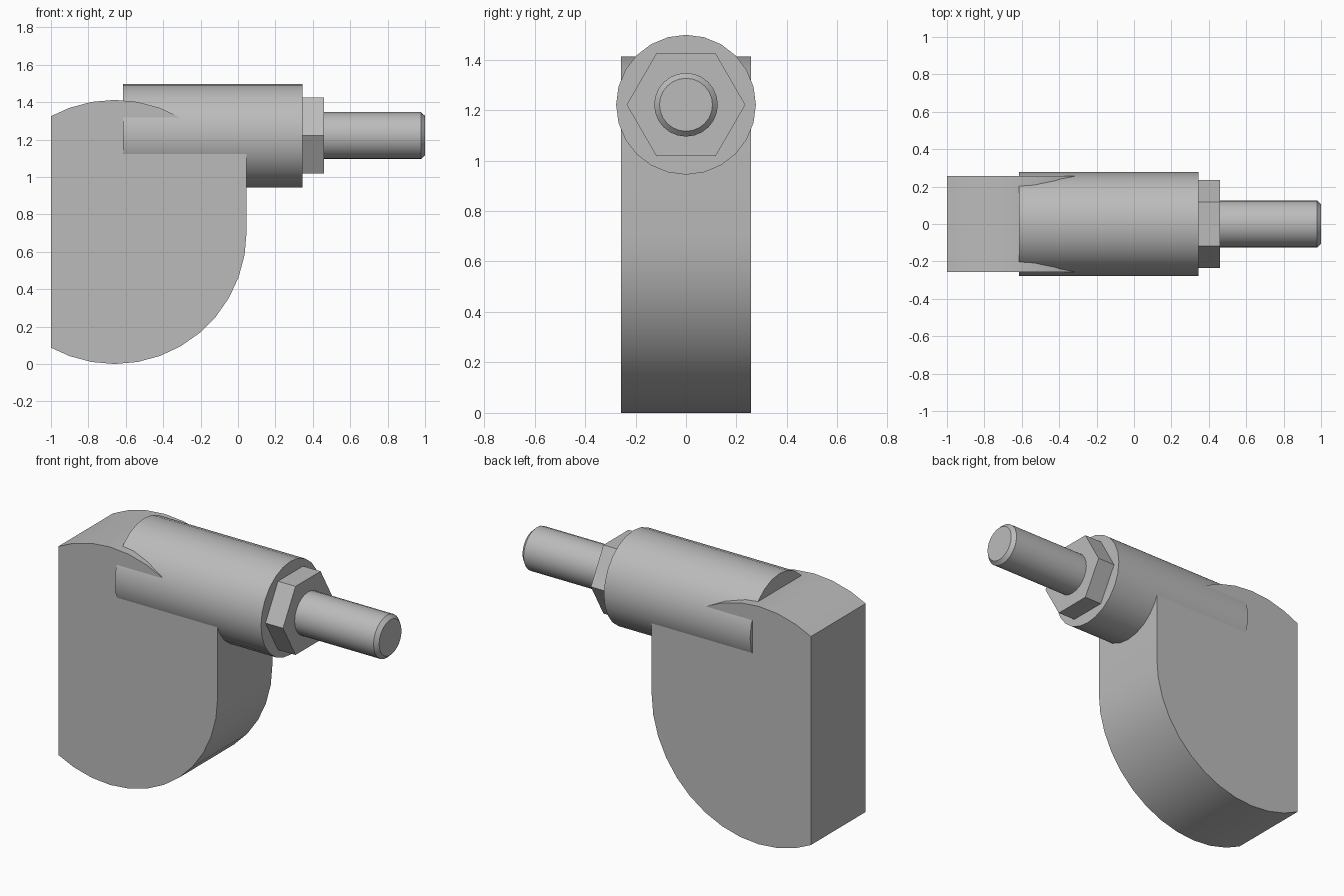
import bpy, bmesh
from math import sin, cos, pi, radians, sqrt

cube = bpy.data.objects.get("Cube")
if cube:
    bpy.data.objects.remove(cube)

steel = bpy.data.materials.new("plain grey")
steel.use_nodes = True
grey = (0.5, 0.5, 0.5, 1)
steel.diffuse_color = grey
steel.node_tree.nodes["Principled BSDF"].inputs["Base Color"].default_value = grey

AXIS_Z = 1.221


def finish(name, bm, smooth=True):
    bmesh.ops.recalc_face_normals(bm, faces=bm.faces)
    mesh = bpy.data.meshes.new(name)
    bm.to_mesh(mesh)
    bm.free()
    mesh.materials.append(steel)
    obj = bpy.data.objects.new(name, mesh)
    bpy.context.collection.objects.link(obj)
    if smooth:
        bpy.ops.object.select_all(action='DESELECT')
        obj.select_set(True)
        bpy.context.view_layer.objects.active = obj
        bpy.ops.object.shade_smooth_by_angle(angle=radians(30))
    return obj


def turned(name, stations, sides, smooth=True):
    """Solid along x, from (x, radius) stations."""
    bm = bmesh.new()
    rings = []
    for x, r in stations:
        angles = [2 * pi * i / sides for i in range(sides)]
        rings.append([bm.verts.new((x, r * cos(a), AXIS_Z + r * sin(a))) for a in angles])
    for a, b in zip(rings, rings[1:]):
        for i in range(sides):
            j = (i + 1) % sides
            bm.faces.new((a[i], a[j], b[j], b[i]))
    bm.faces.new(rings[0])
    bm.faces.new(rings[-1])
    return finish(name, bm, smooth)


# Body: rounded plate, cut flat at the back, with a straight wall up to the barrel
cx, radius, half_width, back = -0.66, 0.706, 0.257, -1.0
dz = sqrt(radius ** 2 - (back - cx) ** 2)
outline = [(back, radius + dz), (back, radius - dz)]
outline += [(cx + radius * cos(radians(a)), radius + radius * sin(radians(a)))
            for a in range(-110, 1, 10)]
outline.append((cx + radius, AXIS_Z))
outline += [(cx + radius * cos(radians(a)), radius + radius * sin(radians(a)))
            for a in range(60, 111, 10)]
bm = bmesh.new()
face = bm.faces.new([bm.verts.new((x, -half_width, z)) for x, z in outline])
side = bmesh.ops.extrude_face_region(bm, geom=[face])
bmesh.ops.translate(bm, vec=(0, 2 * half_width, 0),
                    verts=[v for v in side["geom"] if isinstance(v, bmesh.types.BMVert)])
finish("body_plate", bm)

# Barrel, hexagonal nut and chamfered rod share one axis
turned("barrel", [(-0.615, 0.277), (0.345, 0.277)], 24)
turned("hex_nut", [(0.345, 0.235), (0.46, 0.235)], 6, smooth=False)
turned("rod", [(0.46, 0.126), (0.978, 0.126), (1.0, 0.105)], 24)
